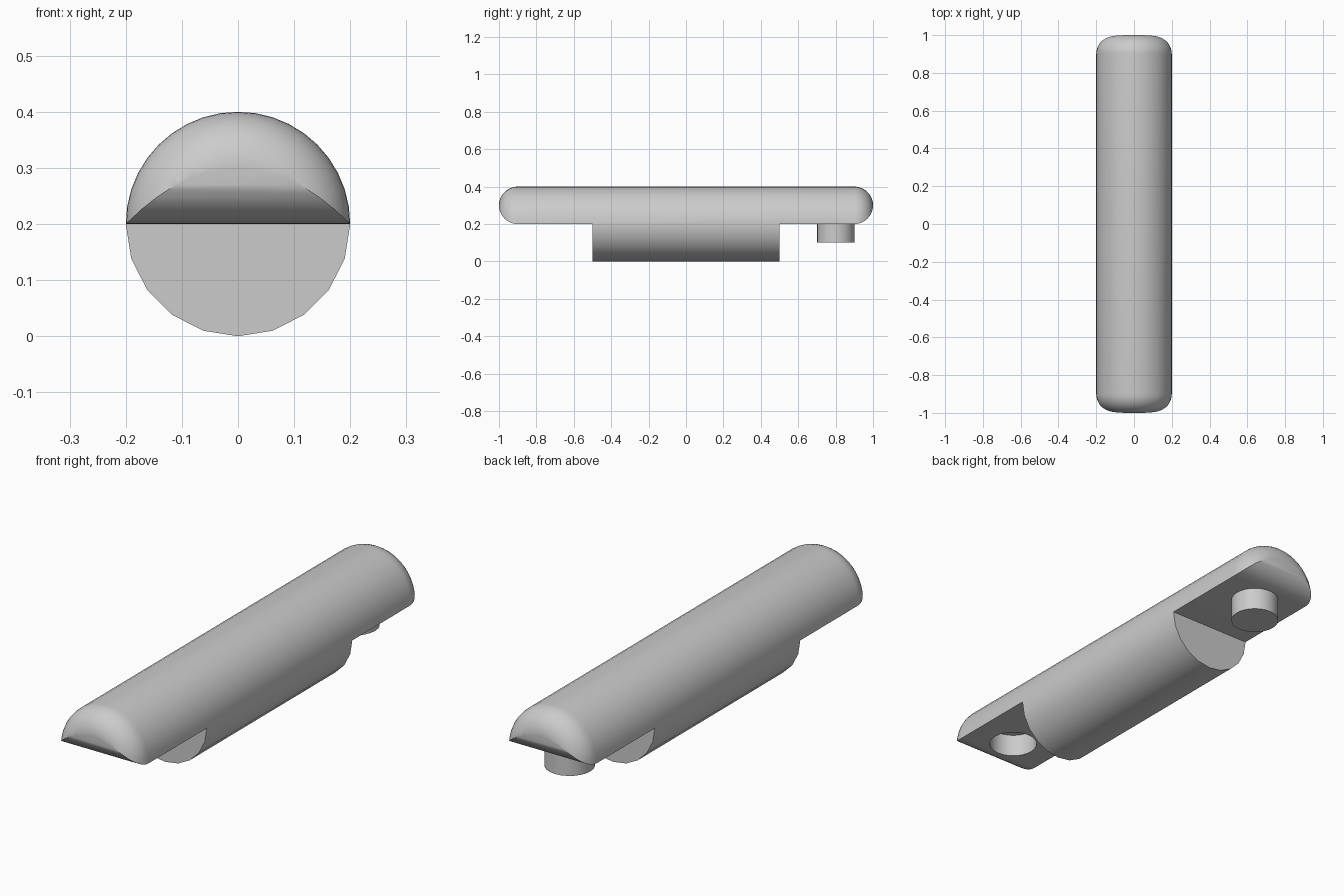
import bpy, bmesh
from math import sin, cos, pi, radians

cube = bpy.data.objects.get("Cube")
if cube:
    bpy.data.objects.remove(cube, do_unlink=True)

RADIUS, FILLET, AXIS_Z, END = 0.2, 0.1, 0.2, 1.0
STEPS = 10

grey = bpy.data.materials.new("plain grey")
grey.use_nodes = True
colour = (0.6, 0.6, 0.6, 1)
grey.diffuse_color = colour
grey.node_tree.nodes["Principled BSDF"].inputs["Base Color"].default_value = colour


def loft(name, rings):
    """Skin a row of equal closed rings and cap both ends."""
    bm = bmesh.new()
    loops = [[bm.verts.new(p) for p in ring] for ring in rings]
    n = len(loops[0])
    for a, b in zip(loops, loops[1:]):
        for i in range(n):
            j = (i + 1) % n
            bm.faces.new((a[i], a[j], b[j], b[i]))
    bm.faces.new(loops[0][::-1])
    bm.faces.new(loops[-1])
    bmesh.ops.recalc_face_normals(bm, faces=bm.faces)
    mesh = bpy.data.meshes.new(name)
    bm.to_mesh(mesh)
    bm.free()
    obj = bpy.data.objects.new(name, mesh)
    bpy.context.collection.objects.link(obj)
    mesh.materials.append(grey)
    return obj


def select(obj):
    bpy.ops.object.select_all(action='DESELECT')
    obj.select_set(True)
    bpy.context.view_layer.objects.active = obj


def cut(obj, cutter, operation):
    select(obj)
    mod = obj.modifiers.new("cut", 'BOOLEAN')
    mod.operation, mod.solver, mod.object = operation, 'EXACT', cutter
    bpy.ops.object.modifier_apply(modifier=mod.name)
    bpy.data.objects.remove(cutter, do_unlink=True)


def upright_cylinder(name, y, z0, z1, radius, sides=24):
    turns = [2 * pi * i / sides for i in range(sides)]
    return loft(name, [[(radius * cos(a), y + radius * sin(a), z) for a in turns]
                       for z in (z0, z1)])


# Round bar with filleted ends; the top half has finer facets than the bottom
angles = [radians(d) for d in [*range(0, 180, 9), *range(180, 360, 18)]]
arc = [pi / 2 * i / STEPS for i in range(STEPS + 1)]
half = [(END - FILLET + FILLET * sin(t), RADIUS - FILLET + FILLET * cos(t)) for t in arc]
stations = [(-y, r) for y, r in reversed(half)] + half
body = loft("stepped_bar", [[(r * cos(a), y, AXIS_Z + r * sin(a)) for a in angles]
                            for y, r in stations])

# Side outline: rounded undersides at the ends and a deep middle step
under = [(END - FILLET + FILLET * sin(t), AXIS_Z + FILLET - FILLET * cos(t)) for t in arc]
right = [(0.5, -0.1), (0.5, AXIS_Z)] + under + [(END, 0.5)]
outline = right + [(-y, z) for y, z in reversed(right)]
cut(body, loft("side_outline_cutter", [[(x, y, z) for y, z in outline]
                                       for x in (-0.3, 0.3)]), 'INTERSECT')

# Round socket under the front end
cut(body, upright_cylinder("socket_cutter", -0.8, 0.1, 0.3, 0.1), 'DIFFERENCE')

# Peg under the back end
peg = upright_cylinder("peg", 0.8, 0.1, AXIS_Z + 0.01, 0.1)

for obj in (body, peg):
    select(obj)
    bpy.ops.object.shade_smooth_by_angle(angle=radians(30))
